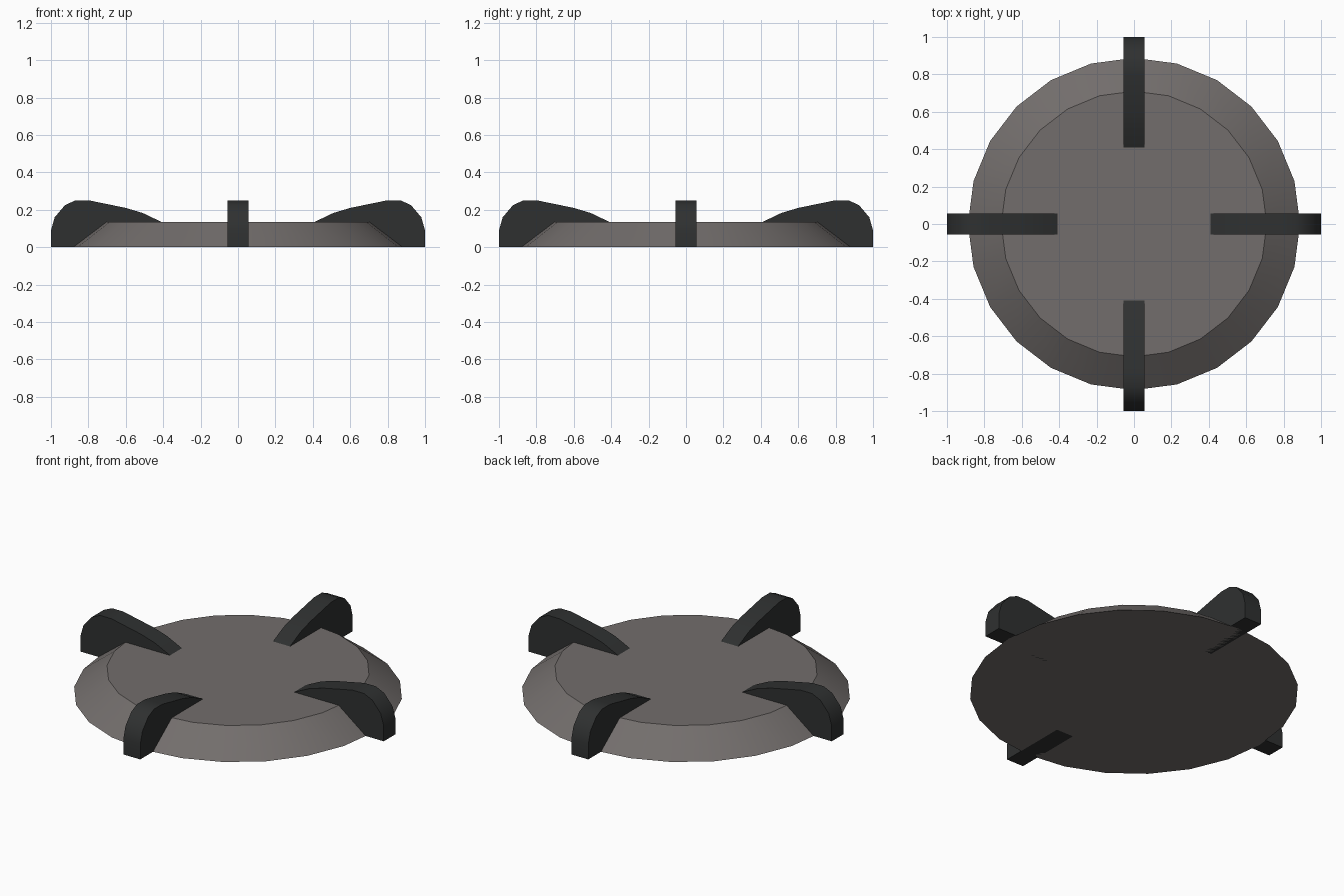
import bpy, bmesh, math
from mathutils import Matrix

if "Cube" in bpy.data.objects:
    bpy.data.objects.remove(bpy.data.objects["Cube"])


def material(name, rgb):
    m = bpy.data.materials.new(name)
    m.diffuse_color = (*rgb, 1)
    m.use_nodes = True
    m.node_tree.nodes["Principled BSDF"].inputs["Base Color"].default_value = m.diffuse_color
    return m


def add_object(name, bm, mat):
    bmesh.ops.recalc_face_normals(bm, faces=bm.faces[:])
    mesh = bpy.data.meshes.new(name)
    bm.to_mesh(mesh)
    bm.free()
    mesh.materials.append(mat)
    ob = bpy.data.objects.new(name, mesh)
    bpy.context.collection.objects.link(ob)
    bpy.ops.object.select_all(action='DESELECT')
    ob.select_set(True)
    bpy.context.view_layer.objects.active = ob
    bpy.ops.object.shade_smooth_by_angle(angle=math.radians(30))
    return ob


stone = material("warm_grey", (0.17, 0.155, 0.15))
dark = material("dark_grey", (0.028, 0.03, 0.03))

# Bevelled 24-sided base disc
HEIGHT = 0.135
bm = bmesh.new()
bmesh.ops.create_cone(bm, cap_ends=True, segments=24, radius1=0.888,
                      radius2=0.71, depth=HEIGHT,
                      matrix=Matrix.Translation((0, 0, HEIGHT / 2)))
add_object("base_disc", bm, stone)

# Four curved claws around the rim, extruded from a side profile
PROFILE = [(0.58, 0), (1, 0), (1, 0.09), (0.98, 0.16), (0.925, 0.225),
           (0.87, 0.25), (0.795, 0.25), (0.60, 0.21), (0.51, 0.183),
           (0.405, 0.133)]
HALF_WIDTH = 0.056
for i, side in enumerate(("right", "back", "left", "front")):
    bm = bmesh.new()
    face = bm.faces.new([bm.verts.new((x, -HALF_WIDTH, z)) for x, z in PROFILE])
    ext = bmesh.ops.extrude_face_region(bm, geom=[face], use_keep_orig=True)
    moved = [g for g in ext["geom"] if isinstance(g, bmesh.types.BMVert)]
    bmesh.ops.translate(bm, verts=moved, vec=(0, 2 * HALF_WIDTH, 0))
    bm.transform(Matrix.Rotation(i * math.pi / 2, 4, 'Z'))
    add_object(side + "_claw", bm, dark)
